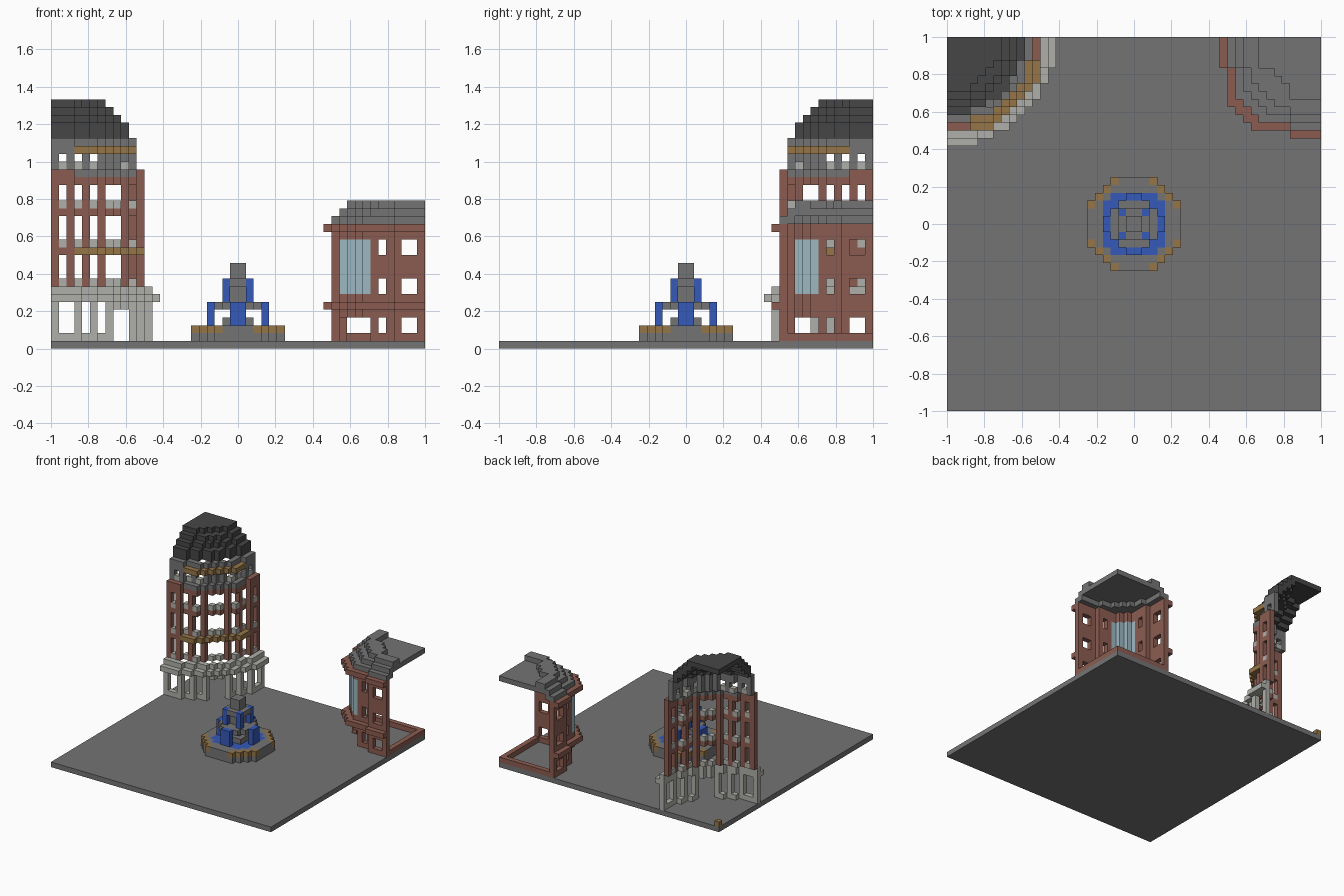
import bpy
from mathutils import Vector

if "Cube" in bpy.data.objects:
    bpy.data.objects.remove(bpy.data.objects["Cube"], do_unlink=True)

GRID = 48
U = 2 / GRID


def material(name, rgb):
    m = bpy.data.materials.new(name)
    m.use_nodes = True
    m.diffuse_color = (*rgb, 1)
    m.node_tree.nodes["Principled BSDF"].inputs["Base Color"].default_value = (*rgb, 1)
    return m


grey = material("stone grey", (.175, .175, .175))
pale = material("pale stone", (.43, .43, .40))
dark = material("slate", (.062, .062, .062))
brick = material("brick", (.26, .108, .083))
gold = material("gold trim", (.30, .18, .065))
blue = material("water", (.035, .10, .48))
glass = material("glass", (.34, .48, .54))


def blocks(name, mat, cells):
    """Turn a set of grid cells into one mesh made of the exposed block sides."""
    cells, index, faces = set(cells), {}, []
    for c in cells:
        for axis in range(3):
            u, v = (axis + 1) % 3, (axis + 2) % 3
            for side in (0, 1):
                near = list(c)
                near[axis] += 2 * side - 1
                if tuple(near) in cells:
                    continue
                loop = []
                for a, b in ((0, 0), (1, 0), (1, 1), (0, 1)):
                    p = list(c)
                    p[axis] += side
                    p[u] += a
                    p[v] += b
                    loop.append(index.setdefault(tuple(p), len(index)))
                faces.append(loop if side else loop[::-1])
    mesh = bpy.data.meshes.new(name)
    mesh.from_pydata([Vector(p) * U - Vector((1, 1, 0)) for p in index], [], faces)
    mesh.materials.append(mat)
    ob = bpy.data.objects.new(name, mesh)
    bpy.context.collection.objects.link(ob)


def back_right(plan, levels):
    """Plan cells counted from the corner at -x, +y."""
    return {(i, GRID - 1 - j, k) for i, j in plan for k in levels}


def back_left(plan, levels):
    """Plan cells counted from the corner at +x, +y."""
    return {(GRID - 1 - i, GRID - 1 - j, k) for i, j in plan for k in levels}


def centred(plan, levels):
    """Plan cells of one quadrant, mirrored to all four about the middle."""
    h = GRID // 2
    return {(x, y, k) for i, j in plan for k in levels
            for x in (h + i, h - 1 - i) for y in (h + j, h - 1 - j)}


SQUARE = [(i, j) for i in range(16) for j in range(16)]


def disc(r2):
    return {(i, j) for i, j in SQUARE if (i + .5) ** 2 + (j + .5) ** 2 < r2}


def rim(plan):
    return {(i, j) for i, j in plan if (i + 1, j) not in plan or (i, j + 1) not in plan}


def ring(r):
    return rim(disc(r * r))


def at(plan, *columns):
    return {c for c in plan if c[0] in columns or c[1] in columns}


def band(r):
    """Raised trim on the curved part, flush with the straight ends."""
    d = disc(r * r)
    return {(i, j) for i, j in SQUARE if (i, j) not in d and min(i, j) > 2
            and max(i, j) < r and ((i - 1, j) in d or (i, j - 1) in d)}


# Ground slab
bpy.ops.mesh.primitive_cube_add(size=1, location=(0, 0, U / 2))
ground = bpy.context.object
ground.name = "ground"
ground.scale = (2, 2, U)
ground.data.materials.append(grey)

# Round tower: arcade base
base = ring(13)
arcade = back_right(base, range(1, 8)) | back_right(ring(14), [6])
arcade -= back_right(at(base, 1, 2, 4, 6), range(2, 6))
arcade -= back_right(at(base, 8, 9), range(1, 5))
blocks("tower_base", pale, arcade)
blocks("tower_corner_block", gold, back_right([(0, 0)], [1]))

# Round tower: brick storeys with sills
wall = ring(12)
bays = at(wall, 1, 3, 5, 7, 8)
sills = back_right(bays, (8, 13, 18))
openings = back_right(bays, (9, 10, 11, 14, 15, 16, 19, 20))
cornice = back_right({c for c in wall if min(c) > 2}, [22])
blocks("tower_wall", brick, back_right(wall, range(8, 23)) - sills - openings - cornice)
blocks("tower_sills", pale, sills)
blocks("tower_cornice", grey, cornice)
blocks("tower_gold_band", gold, back_right(band(12), [12]))

# Round tower: drum
drum = ring(11)
drum_bays = at(drum, 1, 3, 5)
drum_sills = back_right(drum_bays, [23])
blocks("drum", grey, back_right(drum, range(23, 27)) - back_right(drum_bays, [23, 24]))
blocks("drum_sills", pale, drum_sills)
blocks("drum_gold_band", gold, back_right(band(11), [25]))

# Round tower: hollow stepped dome
radii = [10, 10, 9, 8, 7, 0]
dome = set()
for n, r in enumerate(radii[:-1]):
    inner = max(radii[n + 1] - 1, 0)
    dome |= back_right(disc(r * r) - disc(inner * inner), [27 + n])
blocks("dome", dark, dome)


# Corner house: plan with a cut corner
def house(n):
    return {(i, j) for i, j in SQUARE if max(i, j) < n
            and (min(i, j) <= 3 if max(i, j) == n - 1 else i + j <= 2 * n - 7)}


front = rim(house(12))
bay = {c for c in front if min(c) > 6}
windows = back_left(at(front, 1, 2, 5) - bay, (2, 3, 7, 8, 12, 13))
pane = back_left(bay, range(7, 14))
walls = back_left(front, range(1, 16)) - windows - pane - back_left(bay, range(1, 4))
walls |= back_left(house(13) - house(12), (5, 15))
walls |= back_left({c for c in house(12) if min(c) == 0}, [1])
blocks("house_walls", brick, walls)
blocks("house_bay_glass", glass, pane)

# Corner house: stepped eaves and thin flat roof
roof = back_left(house(10), [17])
for n, k in ((12, 16), (11, 17), (10, 18)):
    roof |= back_left(house(n) - house(n - 2), [k])
blocks("house_roof", grey, roof)

# Fountain: basin, rim and water
bowl = disc(37)
edge = rim(bowl)
gold_edge = {c for c in edge if min(c) > 1}
pool = {c for c in bowl if max(c) <= 3 and c != (3, 3)}
blocks("fountain_gold_rim", gold, centred(gold_edge, [2]))
stone = centred(bowl, [1]) | centred(bowl - gold_edge - pool, [2])

# Fountain: pedestal, upper bowl and column
small = {c for c in SQUARE if max(c) <= 1}
plate = {c for c in SQUARE if max(c) <= 2 and c != (2, 2)}
stone |= centred(small, [3]) | centred(plate, [5])
stone |= centred([(0, 0)], range(3, 11)) | centred([(0, 1), (1, 0)], [8])
blocks("fountain_stone", grey, stone)

# Fountain: falling streams
water = centred(pool, [2]) | centred([(0, 3), (3, 0)], range(3, 6))
water |= centred([(1, 1)], range(6, 9))
blocks("fountain_water", blue, water)
